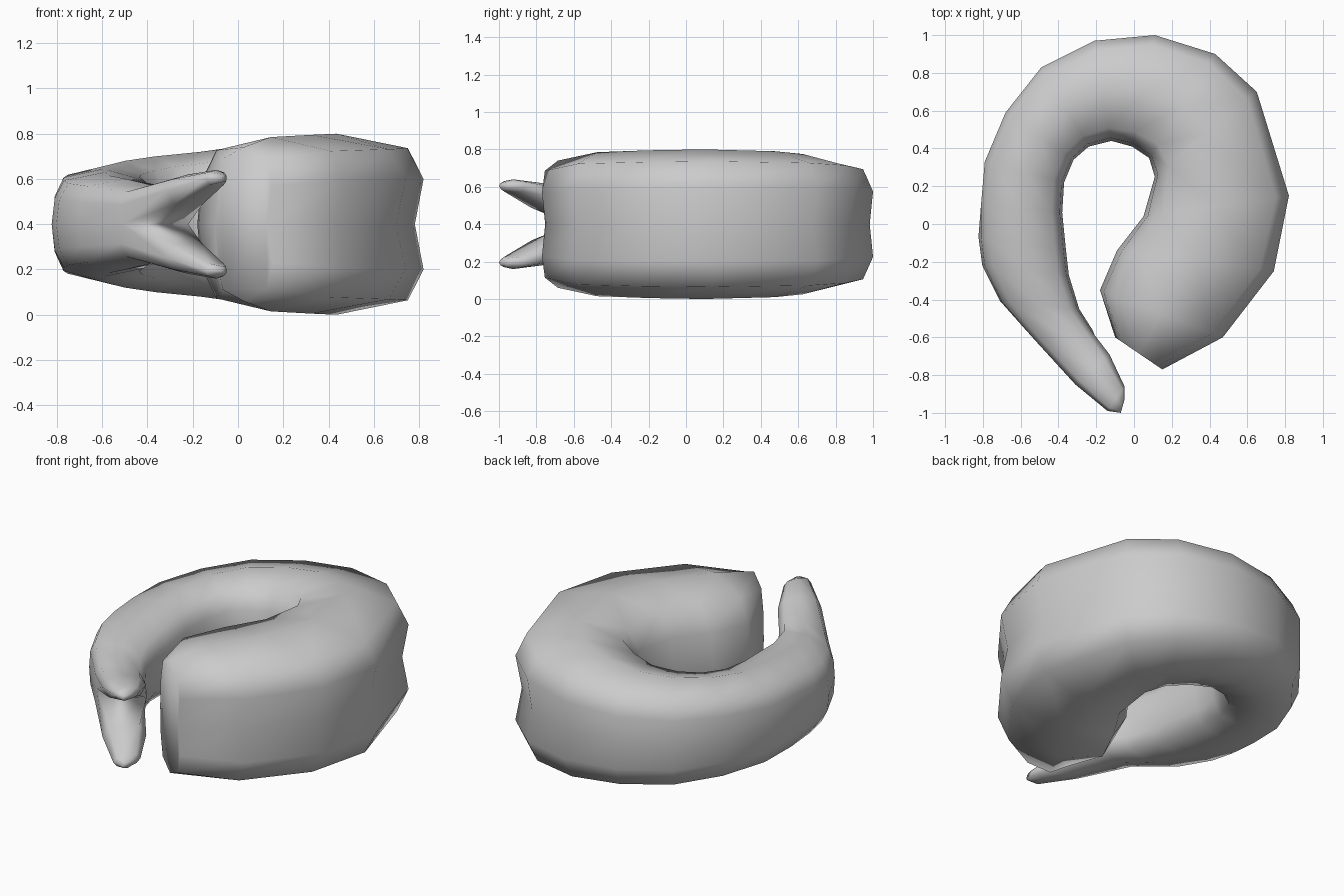
import bpy, bmesh
from mathutils import Vector

if "Cube" in bpy.data.objects:
    bpy.data.objects.remove(bpy.data.objects["Cube"])

MID = 0.4
# Upper half of the body section: (position from inner to outer side, height factor)
HALF = [(1.0, 0), (1.0, .5), (.91, .84), (.5, 1.0), (.13, .85), (.03, .5), (0, 0)]
# Tail prong section
PRONG = [(.85, -.9), (1.0, 0), (.88, .7), (.5, 1.0), (.14, .7), (0, 0), (.15, -.9)]

# Body rings: outer x, y, inner x, y, half height, dip of the outer wall
RINGS = [
    (.15, -.77, -.10, -.60, .34, .10), (.47, -.60, -.18, -.35, .385, .06),
    (.74, -.25, -.09, -.14, .395, .05), (.82, .15, .05, .04, .40, .05),
    (.65, .70, .11, .25, .39, .05), (.43, .90, .08, .35, .375, .04),
    (.11, 1.0, -.01, .41, .35, .03), (-.21, .97, -.12, .44, .32, .01),
    (-.49, .83, -.24, .41, .30, 0), (-.68, .59, -.32, .34, .28, 0),
    (-.79, .33, -.37, .22, .26, 0), (-.81, .10, -.38, .06, .245, 0),
    (-.81, -.07, -.36, -.14, .23, -.03), (-.79, -.22, -.345, -.27, .215, -.03),
    (-.70, -.41, -.29, -.45, .20, -.02), (-.52, -.62, -.22, -.56, .17, .03),
]
# Prong rings: outer x, y, inner x, y, centre height offset, half thickness
TAIL = [(-.31, -.85, -.13, -.69, .15, .07), (-.14, -.99, -.05, -.86, .205, .035),
        (-.07, -1.0, -.05, -.93, .205, .02)]

bm = bmesh.new()


def vert(ox, oy, ix, iy, t, z):
    p = Vector((ix, iy, MID + z)).lerp(Vector((ox, oy, MID + z)), t)
    return bm.verts.new(p)


def bridge(a, b):
    n = len(a)
    for k in range(n):
        bm.faces.new((a[k], a[(k + 1) % n], b[(k + 1) % n], b[k]))


# Curled body
rings = []
for ox, oy, ix, iy, h, dip in RINGS:
    section = [(1 - dip, 0)] + HALF[1:] + [(t, -z) for t, z in HALF[-2:0:-1]]
    rings.append([vert(ox, oy, ix, iy, t, z * h) for t, z in section])
for a, b in zip(rings, rings[1:]):
    bridge(a, b)
bm.faces.new(rings[0])

# Forked tail: split the last ring into an upper and a lower loop
end = rings[-1]
for sign, loop in ((1, end[:7]), (-1, [end[0]] + end[:5:-1])):
    previous = loop
    for ox, oy, ix, iy, c, h in TAIL:
        ring = [vert(ox, oy, ix, iy, t, sign * (c + z * h)) for t, z in PRONG]
        bridge(previous, ring)
        previous = ring
    bm.faces.new(previous)

bmesh.ops.recalc_face_normals(bm, faces=bm.faces)
for f in bm.faces:
    f.smooth = True
mesh = bpy.data.meshes.new("curled_body")
bm.to_mesh(mesh)
bm.free()
body = bpy.data.objects.new("curled_body", mesh)
bpy.context.collection.objects.link(body)
